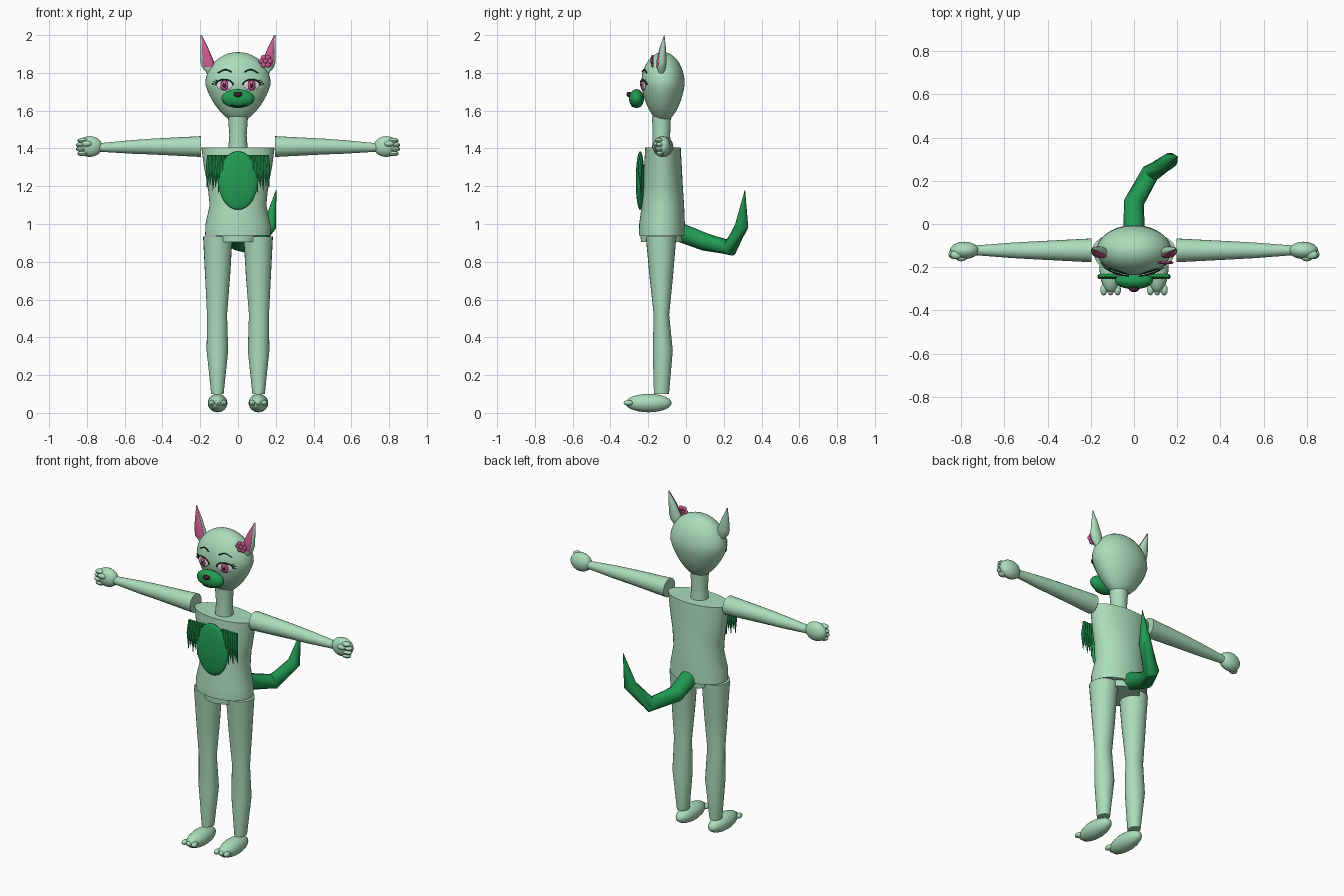
import bpy, bmesh, math
from mathutils import Vector

if "Cube" in bpy.data.objects:
    bpy.data.objects.remove(bpy.data.objects["Cube"], do_unlink=True)


def material(name, *rgb):
    m = bpy.data.materials.new(name)
    m.use_nodes = True
    m.diffuse_color = (*rgb, 1)
    m.node_tree.nodes["Principled BSDF"].inputs["Base Color"].default_value = (*rgb, 1)
    return m


MINT = material("mint", 0.41, 0.72, 0.50)
GREEN = material("green", 0.015, 0.33, 0.085)
PINK = material("pink", 0.58, 0.10, 0.28)
WHITE = material("eye white", 0.85, 0.80, 0.84)
PLUM = material("dark plum", 0.05, 0.012, 0.03)
DARK = material("dark green", 0.004, 0.035, 0.015)

CY = -0.122  # body midline depth
X, Y, Z = Vector((1, 0, 0)), Vector((0, 1, 0)), Vector((0, 0, 1))


def finish(bm, name, mat):
    bmesh.ops.recalc_face_normals(bm, faces=bm.faces)
    me = bpy.data.meshes.new(name)
    bm.to_mesh(me)
    bm.free()
    me.materials.append(mat)
    ob = bpy.data.objects.new(name, me)
    bpy.context.collection.objects.link(ob)
    bpy.ops.object.select_all(action="DESELECT")
    bpy.context.view_layer.objects.active = ob
    ob.select_set(True)
    bpy.ops.object.shade_smooth_by_angle(angle=math.radians(40))
    return ob


def loft(name, mat, rings, axis=None, ref=Y, sides=24):
    """Skin elliptical rings (x, y, z, ru, rv) along a path, with capped ends."""
    bm = bmesh.new()
    pts = [Vector(r[:3]) for r in rings]
    loops = []
    for i, r in enumerate(rings):
        t = axis or (pts[min(i + 1, len(pts) - 1)] - pts[max(i - 1, 0)]).normalized()
        u = ref.cross(t).normalized()
        v = t.cross(u)
        angles = [math.tau * k / sides for k in range(sides)]
        loops.append([bm.verts.new(pts[i] + u * r[3] * math.cos(a) + v * r[-1] * math.sin(a))
                      for a in angles])
    for a, b in zip(loops, loops[1:]):
        for k in range(sides):
            n = (k + 1) % sides
            bm.faces.new((a[k], a[n], b[n], b[k]))
    bm.faces.new(loops[0])
    bm.faces.new(loops[-1])
    return finish(bm, name, mat)


def ball(name, mat, loc, size, turn=0, seg=24, shape=None):
    bm = bmesh.new()
    bmesh.ops.create_uvsphere(bm, u_segments=seg, v_segments=seg // 2, radius=1)
    for v in bm.verts:
        if shape:
            shape(v.co)
        v.co = Vector(a * b for a, b in zip(v.co, size))
    ob = finish(bm, name, mat)
    ob.location = loc
    ob.rotation_euler.z = turn
    return ob


# Head: an egg that narrows toward the chin
HEAD_Z, HX, HY = 1.74, 0.173, 0.115


def egg(co):
    if co.z < 0:
        co.x *= 1 + 0.3 * co.z
        co.y *= 1 + 0.2 * co.z
        co.z *= 1.18


def face_y(x, z):
    t = (z - HEAD_Z) / 0.17
    return CY - HY * math.sqrt(max(0.05, 1 - (x / HX) ** 2 - t * t))


def face_line(name, points, r, lift=0.006):
    loft(name, DARK, [(x, face_y(x, z) - lift, z, r, r) for x, z in points], ref=Y, sides=6)


ball("head", MINT, (0, CY, HEAD_Z), (HX, HY, 0.17), seg=40, shape=egg)
loft("neck", MINT, [(0, -0.13, 1.39, 0.052, 0.05), (0, -0.13, 1.47, 0.046, 0.046),
                    (0, -0.13, 1.57, 0.053, 0.05)], Z)

# Torso and pelvis
loft("torso", MINT, [(0, -0.127, 0.94, 0.174, 0.122), (0, -0.127, 1.0, 0.172, 0.121),
                     (0, -0.122, 1.1, 0.15, 0.112), (0, -0.122, 1.2, 0.16, 0.105),
                     (0, -0.122, 1.3, 0.18, 0.1), (0, -0.122, 1.405, 0.194, 0.094)], Z, sides=40)
loft("pelvis", MINT, [(0, -0.127, 0.905, 0.112, 0.112), (0, -0.127, 0.96, 0.115, 0.114)], Z)

# Chest patch and tail
ball("chest_patch", GREEN, (0, -0.243, 1.23), (0.105, 0.023, 0.155), seg=32)
loft("tail", GREEN, [(0, -0.03, 0.955, 0.05), (0, 0.1, 0.905, 0.047), (0.075, 0.235, 0.875, 0.044),
                     (0.168, 0.295, 0.99, 0.036), (0.202, 0.312, 1.18, 0.001)], ref=X, sides=16)

# Muzzle, nose and mouth
ball("muzzle", GREEN, (0, -0.262, 1.664), (0.088, 0.04, 0.05))
ball("nose", PLUM, (0, -0.302, 1.686), (0.023, 0.013, 0.014), seg=16)
mouth = [(0.035 * k / 4, 1.622 + 0.008 * (k / 4) ** 2) for k in range(-4, 5)]
loft("mouth", DARK, [(x, -0.2625 - 0.04 * math.sqrt(1 - (x / 0.088) ** 2 - ((z - 1.664) / 0.05) ** 2),
                      z, 0.003, 0.003) for x, z in mouth], sides=6)

for s, side in ((1, "left"), (-1, "right")):
    # Eyes, lids, lashes and brows
    ex, ez = 0.072, 1.735
    turn = s * math.radians(18)
    layers = (("eye_white", WHITE, 0.044, 0.028, 0.000), ("iris_rim", PLUM, 0.024, 0.029, 0.003),
              ("iris", PINK, 0.020, 0.025, 0.005), ("pupil", PLUM, 0.010, 0.015, 0.008),
              ("eye_glint", WHITE, 0.005, 0.006, 0.011))
    for name, mat, w, h, lift in layers:
        up = 0.009 if name == "eye_glint" else 0
        ball(f"{side}_{name}", mat, (s * ex, face_y(ex, ez) - lift, ez + up), (w, 0.006, h), turn)
    arc = [math.pi * k / 10 for k in range(11)]
    face_line(f"{side}_upper_lid", [(s * (ex + 0.046 * math.cos(a)), ez + 0.03 * math.sin(a))
                                    for a in arc], 0.0035)
    for k in range(3):
        a = 0.15 + 0.3 * k
        face_line(f"{side}_lash_{k}", [(s * (ex + q * 0.046 * math.cos(a)), ez + q * 0.03 * math.sin(a))
                                       for q in (1, 1.4)], 0.002, 0.01)
    face_line(f"{side}_brow", [(s * (0.035 + 0.008 * k), 1.805 + 0.012 * math.sin(0.4 * k))
                               for k in range(10)], 0.0035)

    # Ears with a pink inner face
    ear = [(0.142, -0.13, 1.79, 0.015, 0.012), (0.155, -0.13, 1.83, 0.036, 0.024),
           (0.163, -0.128, 1.86, 0.036, 0.025), (0.178, -0.122, 1.93, 0.021, 0.016),
           (0.197, -0.115, 2.0, 0.001, 0.001)]
    loft(f"{side}_ear", MINT, [(s * x, y, z, a, b) for x, y, z, a, b in ear], Z)
    loft(f"{side}_inner_ear", PINK, [(s * (x - 0.004), y - 0.7 * b, z, 0.8 * a, 0.45 * b)
                                     for x, y, z, a, b in ear[1:]], Z)

    # Chest fur spikes
    for k in range(7):
        x = 0.065 + 0.015 * k
        tip = 1.15 + 0.006 * k + 0.025 * (k % 2)
        loft(f"{side}_fur_{k}", GREEN, [(s * x, -0.238, 1.365, 0.009), (s * (x + 0.003), -0.244, 1.29, 0.012),
                                        (s * (x + 0.009), -0.238, tip, 0.001)], Z, sides=8)

    # Arm, hand and fingers
    loft(f"{side}_arm", MINT, [(s * 0.197, CY, 1.41, 0.055), (s * 0.45, CY, 1.41, 0.042),
                               (s * 0.56, CY, 1.408, 0.036), (s * 0.74, CY, 1.405, 0.022)], X * s)
    ball(f"{side}_hand", MINT, (s * 0.785, CY, 1.41), (0.067, 0.04, 0.055))
    for k in range(4):
        ball(f"{side}_finger_{k}", MINT, (s * (0.835 - 0.008 * abs(k - 1.5)), -0.138 - 0.004 * (k % 2),
             1.373 + 0.023 * k), (0.028, 0.021, 0.014), seg=12)
    ball(f"{side}_thumb", MINT, (s * 0.80, -0.155, 1.425), (0.027, 0.018, 0.016), seg=12)

    # Leg, foot and toes
    loft(f"{side}_leg", MINT, [(s * 0.109, -0.13, 0.1, 0.033, 0.04), (s * 0.109, -0.123, 0.33, 0.057, 0.053),
                               (s * 0.111, -0.13, 0.52, 0.053, 0.041), (s * 0.108, -0.131, 0.72, 0.066, 0.062),
                               (s * 0.107, -0.132, 0.935, 0.078, 0.081)], Z)
    ball(f"{side}_foot", MINT, (s * 0.108, -0.198, 0.052), (0.052, 0.122, 0.049))
    for k in (-1, 0, 1):
        ball(f"{side}_toe_{k + 2}", MINT, (s * 0.108 + 0.032 * k, -0.305, 0.053),
             (0.016, 0.026, 0.015), seg=12)

# Flower by the left ear
for k in range(6):
    a = math.tau * k / 6
    ball(f"flower_petal_{k}", PINK, (0.146 + 0.022 * math.cos(a), -0.178, 1.862 + 0.022 * math.sin(a)),
         (0.015, 0.007, 0.015), seg=12)
ball("flower_centre", PINK, (0.146, -0.182, 1.862), (0.012, 0.008, 0.012), seg=12)
